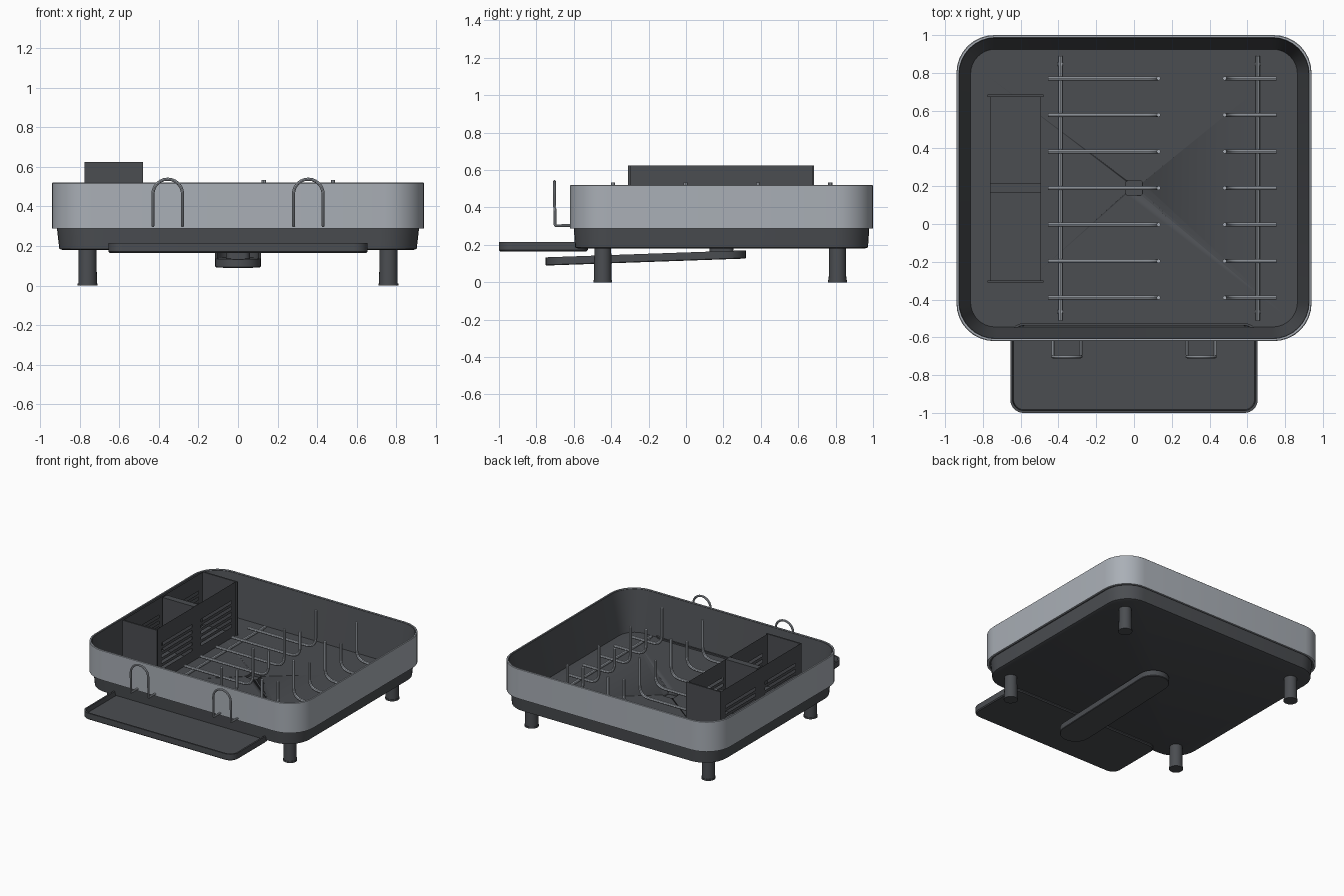
import bpy, bmesh, math
from mathutils import Vector

if "Cube" in bpy.data.objects:
    bpy.data.objects.remove(bpy.data.objects["Cube"])


def material(name, rgb):
    m = bpy.data.materials.new(name)
    m.diffuse_color = (*rgb, 1)
    m.use_nodes = True
    m.node_tree.nodes["Principled BSDF"].inputs["Base Color"].default_value = m.diffuse_color
    return m


CHARCOAL = material("charcoal plastic", (0.07, 0.075, 0.083))
STEEL = material("brushed steel", (0.40, 0.43, 0.47))
CY = 0.19  # centre of the basin in y


def finish(bm, name, mat, angle=35):
    bmesh.ops.recalc_face_normals(bm, faces=bm.faces)
    me = bpy.data.meshes.new(name)
    bm.to_mesh(me)
    bm.free()
    me.materials.append(mat)
    ob = bpy.data.objects.new(name, me)
    bpy.context.collection.objects.link(ob)
    bpy.ops.object.select_all(action='DESELECT')
    ob.select_set(True)
    bpy.context.view_layer.objects.active = ob
    bpy.ops.object.shade_smooth_by_angle(angle=math.radians(angle))
    return ob


def loft(name, mat, cy, rings, closed=False, slope=0, seg=8):
    """Skin rounded rectangles (half x, half y, corner radius, z)."""
    bm = bmesh.new()
    loops = []
    for hx, hy, r, z in rings:
        loop = []
        for q, (sx, sy) in enumerate([(1, 1), (-1, 1), (-1, -1), (1, -1)]):
            for i in range(seg + 1):
                a = math.pi / 2 * (q + i / seg)
                x = sx * (hx - r) + r * math.cos(a)
                y = sy * (hy - r) + r * math.sin(a)
                loop.append(bm.verts.new((x, cy + y, z + slope * y)))
        loops.append(loop)
    pairs = list(zip(loops, loops[1:]))
    if closed:
        pairs.append((loops[-1], loops[0]))
    else:
        bm.faces.new(loops[0])
        bm.faces.new(loops[-1])
    n = len(loops[0])
    for a, b in pairs:
        for i in range(n):
            j = (i + 1) % n
            bm.faces.new((a[i], a[j], b[j], b[i]))
    bmesh.ops.remove_doubles(bm, verts=bm.verts, dist=1e-5)
    return finish(bm, name, mat)


def boxes(name, mat, spans):
    """Boxes given as (x0, x1, y0, y1, z0, z1)."""
    bm = bmesh.new()
    for x0, x1, y0, y1, z0, z1 in spans:
        vs = bmesh.ops.create_cube(bm, size=1)["verts"]
        for v in vs:
            v.co = (x0 + (v.co.x + .5) * (x1 - x0), y0 + (v.co.y + .5) * (y1 - y0),
                    z0 + (v.co.z + .5) * (z1 - z0))
    return finish(bm, name, mat)


def fillet(pts, r, seg=6):
    """Round the inner corners of a path."""
    pts = [Vector(p) for p in pts]
    out = [pts[0]]
    for a, b, c in zip(pts, pts[1:], pts[2:]):
        p, q = b + (a - b).normalized() * r, b + (c - b).normalized() * r
        for i in range(seg + 1):
            t = i / seg
            out.append(p * (1 - t) ** 2 + b * 2 * t * (1 - t) + q * t * t)
    return out + [pts[-1]]


def wires(name, paths, radius):
    cu = bpy.data.curves.new(name, 'CURVE')
    cu.dimensions = '3D'
    cu.bevel_depth = radius
    cu.bevel_resolution = 2
    cu.use_fill_caps = True
    for path in paths:
        sp = cu.splines.new('POLY')
        sp.points.add(len(path) - 1)
        for p, co in zip(sp.points, path):
            p.co = (*co, 1)
    cu.materials.append(STEEL)
    ob = bpy.data.objects.new(name, cu)
    bpy.context.collection.objects.link(ob)
    bpy.ops.object.select_all(action='DESELECT')
    ob.select_set(True)
    bpy.context.view_layer.objects.active = ob
    bpy.ops.object.convert(target='MESH')
    bpy.ops.object.shade_smooth_by_angle(angle=math.radians(40))


# Basin: tapered base, upright wall and sloping inside
basin = loft("basin", CHARCOAL, CY, [
    (.885, .765, .16, .18), (.903, .783, .18, .186), (.915, .79, .19, .292),
    (.932, .802, .2, .292), (.932, .802, .2, .514), (.926, .796, .194, .514),
    (.865, .735, .13, .205)])
hole = loft("drain_hole_cutter", CHARCOAL, CY, [(.045, .04, .015, .186), (.045, .04, .015, .25)])
hole.hide_render = True
hole.hide_viewport = True
cut = basin.modifiers.new("drain hole", 'BOOLEAN')
cut.object = hole
cut.solver = 'EXACT'

# Steel band around the basin
loft("outer_band", STEEL, CY, [
    (.93, .80, .198, .288), (.94, .81, .2, .288), (.94, .81, .2, .517),
    (.937, .807, .2, .52), (.93, .80, .198, .52)], closed=True)

# Legs
for sx in (-1, 1):
    for y in (-.445, .81):
        bm = bmesh.new()
        for r1, r2, z0, z1 in ((.047, .045, .012, .185), (.05, .05, 0, .012)):
            vs = bmesh.ops.create_cone(bm, cap_ends=True, segments=24, radius1=r1,
                                       radius2=r2, depth=z1 - z0)["verts"]
            bmesh.ops.translate(bm, verts=vs, vec=(sx * .76, y, (z0 + z1) / 2))
        finish(bm, "leg", CHARCOAL)

# Pull-out drip tray with a low rim
loft("drip_tray", CHARCOAL, -.7625, [
    (.648, .23, .065, .165), (.655, .2375, .07, .172), (.655, .2375, .07, .216),
    (.643, .2255, .06, .216), (.638, .2205, .055, .182)])

# Swivel spout under the basin, sloping to the front, and its hub
loft("spout", CHARCOAL, -.215, [
    (.112, .532, .112, .108), (.115, .535, .115, .112), (.115, .535, .115, .152),
    (.103, .523, .103, .152), (.103, .523, .103, .124)], slope=.035)
loft("spout_hub", CHARCOAL, CY, [(.06, .065, .03, .13), (.06, .065, .03, .182)])

# Cutlery holder: ends, divider and floor, with slotted long sides
X0, X1, Y0, Y1, ZB, ZT, T = -.775, -.48, -.31, .685, .207, .625, .012
boxes("cutlery_holder", CHARCOAL, [
    (X0, X1, Y0, Y0 + T, ZB, ZT), (X0, X1, Y1 - T, Y1, ZB, ZT),
    (X0 + T, X1 - T, .165, .215, ZB, ZT - .001),
    (X0 + T, X1 - T, Y0 + T, Y1 - T, ZB, ZB + T)])
ys = [Y0 + T, -.24, .135, .25, .62, Y1 - T]
zs = [ZB] + [.29 + .046 * i + d for i in range(5) for d in (0, .022)] + [ZT]
for x, off in ((X0, -1), (X1 - T, -1)):
    bm = bmesh.new()
    grid = [[bm.verts.new((x, y, z)) for z in zs] for y in ys]
    for i in range(len(ys) - 1):
        for j in range(len(zs) - 1):
            if i % 2 and j % 2:
                continue  # slot opening
            bm.faces.new((grid[i][j], grid[i + 1][j], grid[i + 1][j + 1], grid[i][j + 1]))
    bmesh.ops.solidify(bm, geom=bm.faces[:], thickness=T)
    xs = [v.co.x for v in bm.verts]
    bmesh.ops.translate(bm, verts=bm.verts, vec=(x - min(xs), 0, 0))
    finish(bm, "holder_slotted_side", CHARCOAL)

# Dish rack: two rails and seven pairs of bent plate wires, alternately tall and short
wires("rack_rails", [[(x, -.51, .219), (x, .89, .219)] for x in (-.39, .655)], .011)
wires("rack_feet", [[(x - .014, y, .216), (x + .014, y, .216)]
                    for x in (-.39, .655) for y in (-.465, .845)], .009)
plate = []
for i in range(7):
    y, top = -.39 + i * .1935, (.44 if i % 2 else .533)
    for a, b in ((-.455, .13), (.755, .48)):
        plate.append(fillet([(a, y, .239), (b, y, .239), (b, y, top)], .085))
wires("plate_wires", plate, .011)

# Arched hooks on the front
hooks = []
for cx in (-.355, .355):
    arc = [(cx - .075 * math.cos(t * math.pi / 12), -.703, .463 + .075 * math.sin(t * math.pi / 12))
           for t in range(13)]
    hooks.append([(cx - .075, -.62, .303), (cx - .075, -.697, .303), (cx - .075, -.7, .31)]
                 + arc + [(cx + .075, -.7, .31), (cx + .075, -.697, .303), (cx + .075, -.62, .303)])
wires("front_hooks", hooks, .008)
